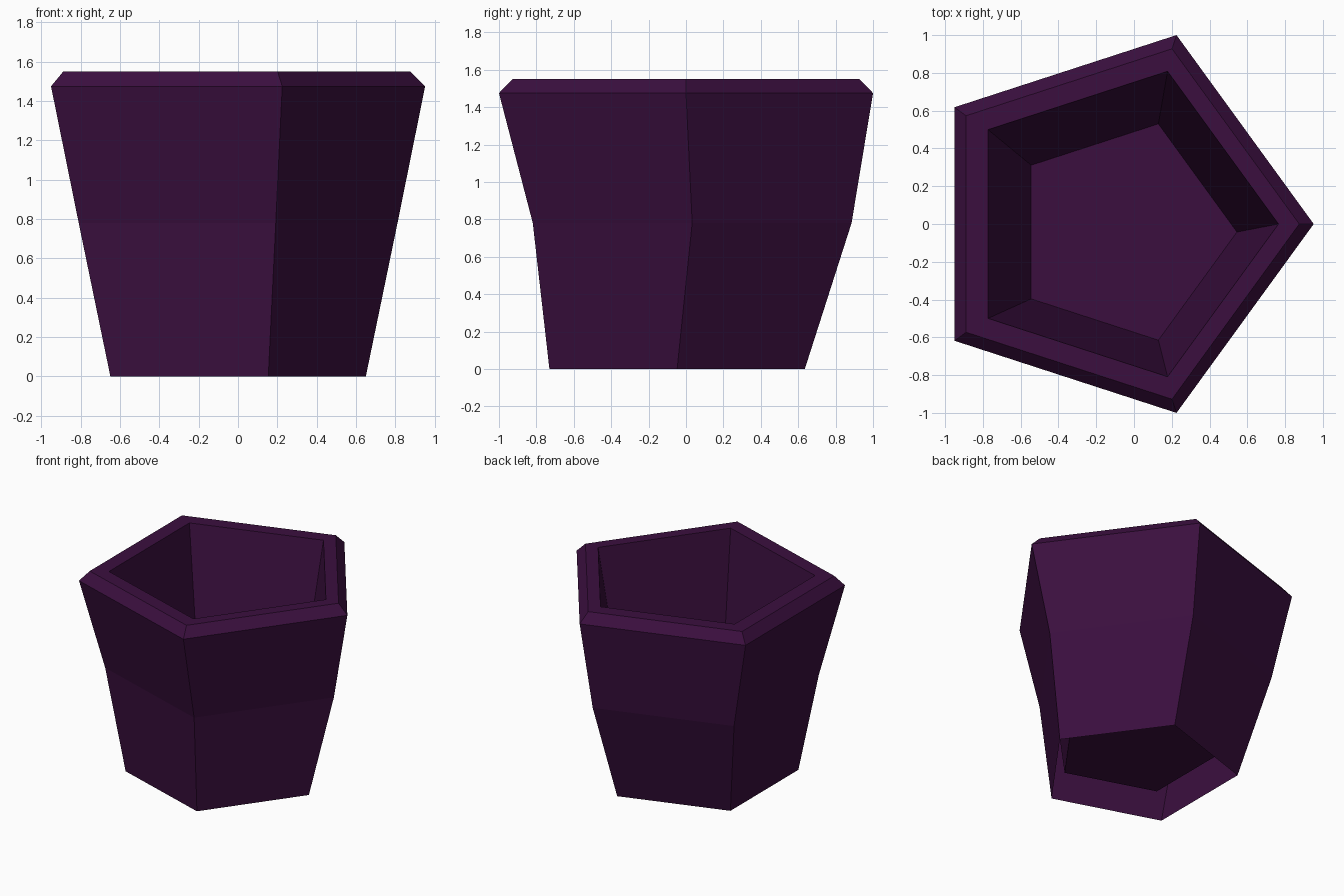
import bpy, bmesh, math

if "Cube" in bpy.data.objects:
    bpy.data.objects.remove(bpy.data.objects["Cube"])

plum = bpy.data.materials.new("dark plum")
plum.diffuse_color = (0.043, 0.0047, 0.049, 1)
plum.use_nodes = True
plum.node_tree.nodes["Principled BSDF"].inputs["Base Color"].default_value = plum.diffuse_color

# Pentagonal rings (centre x, centre y, z, radius): outer wall from the open
# foot upwards, chamfered rim, then down the inner wall to the raised floor
rings = [
    (-0.068, -0.0475, 0.0, 0.718),
    (-0.085, 0.033, 0.78, 0.896),
    (-0.10, 0.0, 1.475, 1.0515),
    (-0.10, 0.0, 1.55, 0.975),
    (-0.085, 0.0, 1.55, 0.85),
    (-0.057, -0.0425, 0.17, 0.602),
]
SIDES = 5

bm = bmesh.new()
loops = []
for cx, cy, z, r in rings:
    loops.append([bm.verts.new((cx + r * math.cos(math.tau * i / SIDES),
                                cy + r * math.sin(math.tau * i / SIDES), z))
                  for i in range(SIDES)])

# Walls between neighbouring rings
for lo, hi in zip(loops, loops[1:]):
    for i in range(SIDES):
        j = (i + 1) % SIDES
        bm.faces.new((lo[i], lo[j], hi[j], hi[i]))

# Inner floor; the underside stays open
bm.faces.new(loops[-1])

mesh = bpy.data.meshes.new("pot")
bm.to_mesh(mesh)
bm.free()
mesh.materials.append(plum)
pot = bpy.data.objects.new("pot", mesh)
bpy.context.collection.objects.link(pot)
